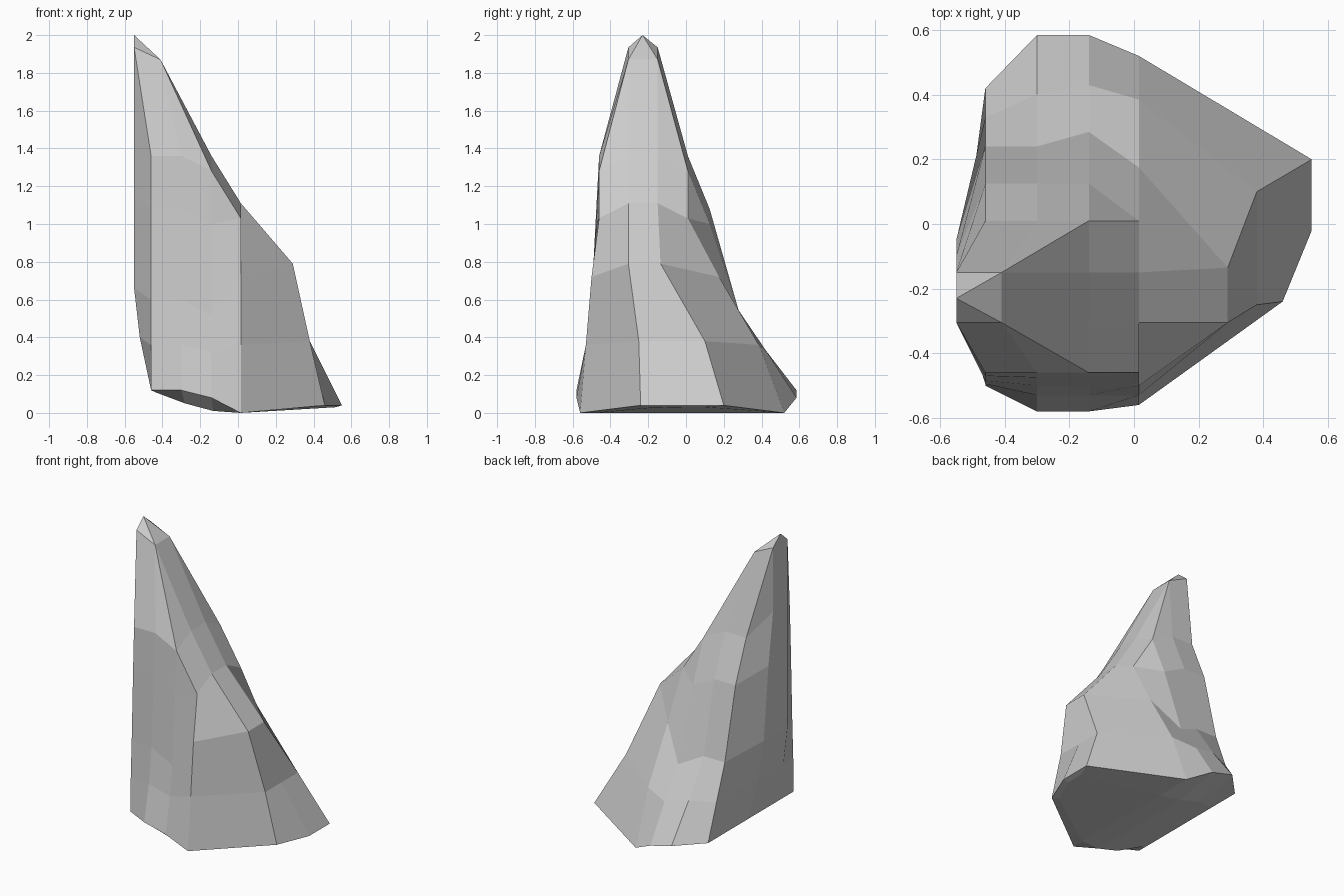
import bpy, bmesh

if "Cube" in bpy.data.objects:
    bpy.data.objects.remove(bpy.data.objects["Cube"])

# Flanks: x -> five heights, front y and back y at those heights
flanks = {
    0.015: ((0.00, 0.36, 0.72, 1.03, None), (-0.56, -0.53, -0.50, -0.46), (0.52, 0.385, 0.175, 0.01)),
    -0.14: ((0.08, 0.32, 0.52, 1.00, 1.28), (-0.58, -0.53, -0.505, -0.475, -0.46), (0.585, 0.43, 0.285, 0.125, 0.01)),
    -0.30: ((0.12, 0.36, 0.60, 1.08, 1.36), (-0.58, -0.53, -0.50, -0.475, -0.46), (0.585, 0.40, 0.24, 0.125, 0.01)),
    -0.46: ((0.12, 0.36, 0.60, 1.08, 1.36), (-0.50, -0.495, -0.485, -0.47, -0.46), (0.42, 0.33, 0.24, 0.125, 0.01)),
}
# Sloping crest on the +x side: front x, back x, z, front y, back y
crest = [(0.46, 0.55, 0.04, -0.24, 0.20), (0.38, 0.38, 0.38, -0.25, 0.10),
         (0.29, 0.29, 0.79, -0.305, -0.135), (0.015, 0.015, 1.11, -0.305, -0.15),
         (-0.14, -0.14, 1.36, -0.305, -0.15), (-0.41, -0.41, 1.87, -0.305, -0.15)]
# Steep wall on the -x side: x, z, front y, back y
wall = [(-0.46, 0.12, -0.30, 0.00), (-0.52, 0.40, -0.305, -0.03), (-0.55, 0.66, -0.305, -0.05),
        (-0.55, 1.15, -0.305, -0.10), (-0.55, 1.50, -0.305, -0.15), (-0.55, 1.935, -0.305, -0.15)]


def flank_column(x, side):
    """Column of points up one flank, ending at the crown."""
    zs, ys = flanks[x][0], flanks[x][side]
    col = [(x, y, z) for y, z in zip(ys, zs)]
    if len(col) == 4:
        col.append((-0.14, flanks[-0.14][side][4], 1.28))
    y_top = (-0.305, -0.15)[side - 1]
    col.append((-0.55, y_top, 1.935) if x == -0.46 else (-0.41, y_top, 1.87))
    return col


def underside(p):
    """Inset point of the shallow bulging base."""
    x, y, z = p
    knots = [(-0.6, 0.12), (-0.44, 0.11), (-0.28, 0.05), (-0.13, 0.01), (0.015, 0.0), (0.6, 0.035)]
    for (a, za), (b, zb) in zip(knots, knots[1:]):
        if x * 0.94 <= b:
            h = za + (zb - za) * (x * 0.94 - a) / (b - a)
            break
    return (x * 0.94, y * (0.85 if y < 0 else 0.5), min(h, z))


# Columns in order around the spire
xs = list(flanks)
crest_front = [(xf, yf, z) for xf, xb, z, yf, yb in crest]
crest_back = [(xb, yb, z) for xf, xb, z, yf, yb in crest]
crest_mid = [(xb, (yf + yb) / 2, z) for xf, xb, z, yf, yb in crest]
columns = [crest_mid, crest_back]
columns += [flank_column(x, 2) for x in xs]
columns += [[(x, yb, z) for x, z, yf, yb in wall], [(x, yf, z) for x, z, yf, yb in wall]]
columns += [flank_column(x, 1) for x in reversed(xs)]
columns += [crest_front]
columns = [[underside(c[0])] + c for c in columns]

# Loft the columns into walls
bm = bmesh.new()
grid = [[bm.verts.new(p) for p in c] for c in columns]
n = len(grid)
for i in range(n):
    a, b = grid[i], grid[(i + 1) % n]
    for k in range(len(a) - 1):
        bm.faces.new((a[k], b[k], b[k + 1], a[k + 1]))

# Peak and base
peak = bm.verts.new((-0.55, -0.23, 2.0))
for i in range(n):
    bm.faces.new((grid[i][-1], grid[(i + 1) % n][-1], peak))
base = [c[0] for c in grid]
bm.faces.new((base[0], base[1], base[12]))
for k in range(1, 6):
    bm.faces.new((base[k], base[k + 1], base[12 - k], base[13 - k]))

bmesh.ops.remove_doubles(bm, verts=bm.verts, dist=0.002)
bmesh.ops.dissolve_degenerate(bm, dist=0.001, edges=bm.edges)
bmesh.ops.recalc_face_normals(bm, faces=bm.faces)

mesh = bpy.data.meshes.new("rock_spire")
bm.to_mesh(mesh)
bm.free()
rock = bpy.data.objects.new("rock_spire", mesh)
bpy.context.collection.objects.link(rock)
